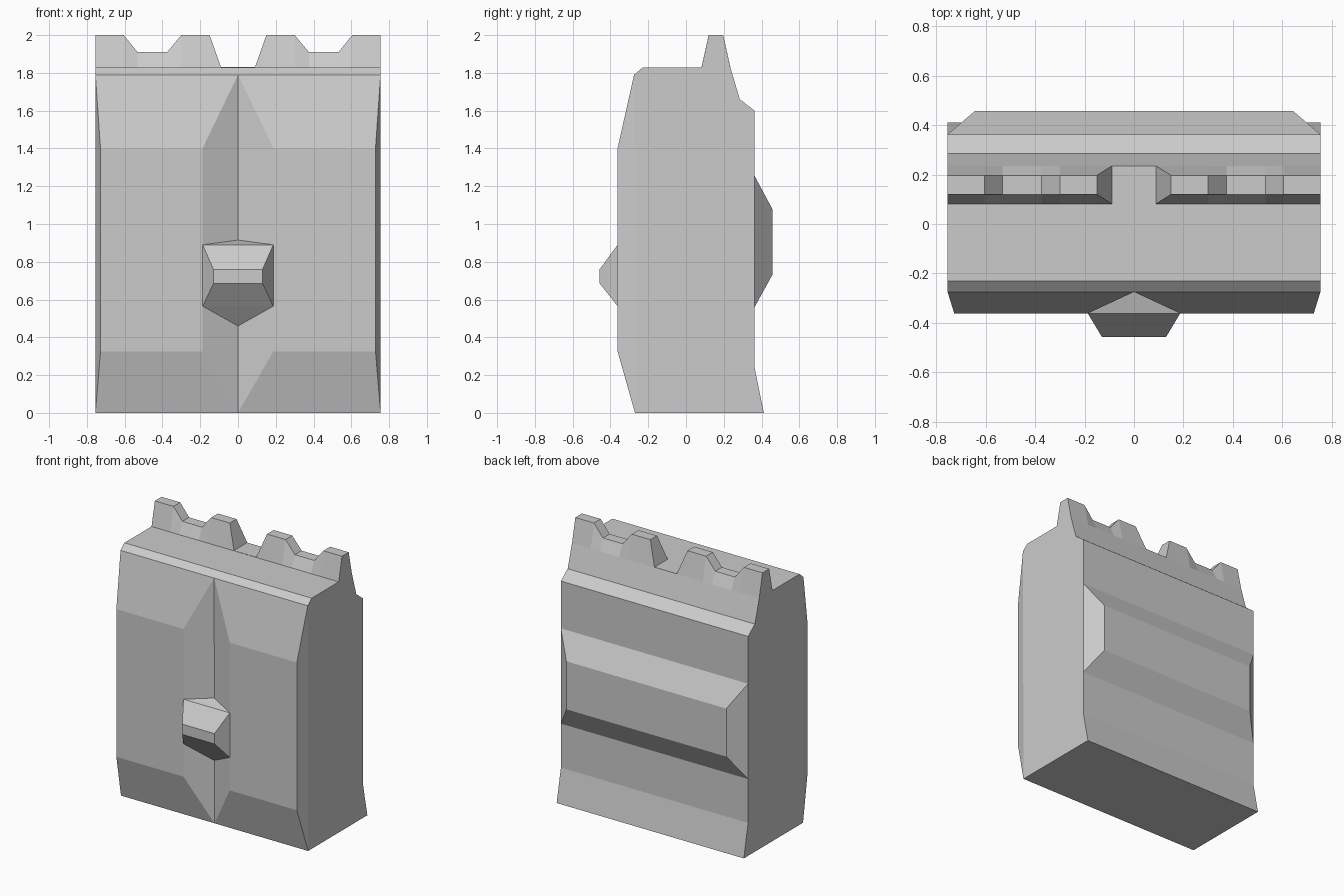
import bpy, bmesh

if "Cube" in bpy.data.objects:
    bpy.data.objects.remove(bpy.data.objects["Cube"])

W = 0.755  # half width


def make_object(name, bm):
    bmesh.ops.remove_doubles(bm, verts=bm.verts, dist=1e-5)
    bmesh.ops.recalc_face_normals(bm, faces=bm.faces)
    mesh = bpy.data.meshes.new(name)
    bm.to_mesh(mesh)
    bm.free()
    obj = bpy.data.objects.new(name, mesh)
    bpy.context.collection.objects.link(obj)
    return obj


def loft(name, sections, skip=()):
    """Join equal closed sections, leaving out side strips hidden by other parts."""
    bm = bmesh.new()
    rings = [[bm.verts.new(p) for p in s] for s in sections]
    n = len(rings[0])
    for a, b in zip(rings, rings[1:]):
        for i in range(n):
            if i not in skip:
                j = (i + 1) % n
                bm.faces.new((a[i], a[j], b[j], b[i]))
    bm.faces.new(rings[0])
    bm.faces.new(rings[-1][::-1])
    return make_object(name, bm)


def frustum(name, base, top, y0, y1):
    """Bevelled block open at its base; top is (x0, x1, z0, z1), base is 4 (x, y, z)."""
    bm = bmesh.new()
    x0, x1, z0, z1 = top
    b = [bm.verts.new(p) for p in base]
    t = [bm.verts.new((x, y1, z)) for x, z in ((x0, z0), (x1, z0), (x1, z1), (x0, z1))]
    bm.faces.new(t)
    for i in range(4):
        j = (i + 1) % 4
        bm.faces.new((b[i], b[j], t[j], t[i]))
    # consistent outward normals, away from the base plane
    obj = make_object(name, bm)
    if obj.data.polygons[0].normal.y * (y1 - y0) < 0:
        obj.data.flip_normals()
    return obj


# Core slab: side profile (y, z); front, ridge seat and bar seat are left open
profile = [(-0.27, 0), (-0.275, 1.79), (-0.23, 1.828), (0.082, 1.828),
           (0.235, 1.828), (0.285, 1.66), (0.363, 1.60), (0.363, 1.255),
           (0.363, 0.56), (0.363, 0.24), (0.412, 0)]
loft("core_slab", [[(x, y, z) for y, z in profile] for x in (-W, W)], skip=(0, 3, 7))

# Two bevelled front panels forming the centre groove
for side, s in (("left", -1), ("right", 1)):
    xa, xb = sorted((0, s * W))
    ta, tb = sorted((s * 0.187, s * 0.728))
    frustum("front_panel_" + side,
            [(xa, -0.27, 0), (xb, -0.27, 0), (xb, -0.275, 1.79), (xa, -0.275, 1.79)],
            (ta, tb, 0.325, 1.402), -0.27, -0.362)

# Raised bar across the back
frustum("back_bar", [(-W, 0.363, 0.56), (W, 0.363, 0.56), (W, 0.363, 1.255), (-W, 0.363, 1.255)],
        (-0.645, 0.645, 0.73, 1.08), 0.363, 0.457)

# Notched ridge on top: (x, height), mirrored
half = [(0.09, 1.83), (0.15, 2.0), (0.30, 2.0), (0.375, 1.91),
        (0.532, 1.91), (0.605, 2.0), (W, 2.0)]
steps = [(-x, h) for x, h in reversed(half)] + half
sections = []
for x, h in steps:
    f, b = (0.082, 0.235) if h < 1.85 else (0.12, 0.197)
    sections.append([(x, 0.082, 1.828), (x, f, h), (x, b, h), (x, 0.235, 1.828)])
loft("top_ridge", sections, skip=(3,))

# Faceted knob seated in the groove
bm = bmesh.new()
for s in (-1, 1):
    for p in ((0.13, -0.457, 0.685), (0.13, -0.457, 0.76),
              (0.187, -0.362, 0.565), (0.187, -0.362, 0.89)):
        bm.verts.new((s * p[0], p[1], p[2]))
bm.verts.new((0, -0.274, 0.46))
bm.verts.new((0, -0.274, 0.915))
bmesh.ops.convex_hull(bm, input=bm.verts)
bm.normal_update()
hidden = [f for f in bm.faces if f.normal.y > 0.5]
bmesh.ops.delete(bm, geom=hidden, context='FACES')
make_object("front_knob", bm)
